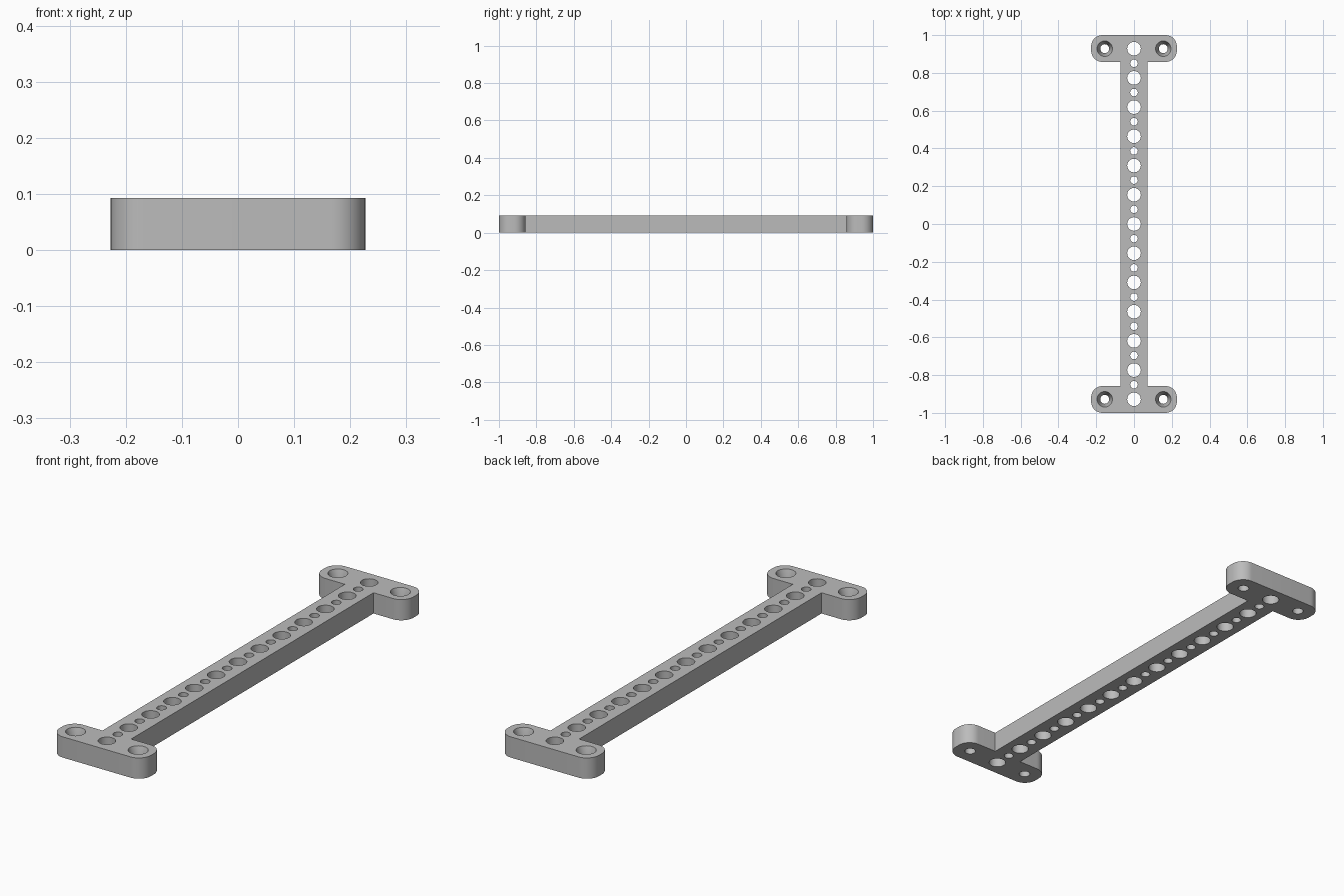
import bpy, bmesh, math
from mathutils import Matrix, Vector

HEIGHT = 0.093
HALF_WIDTH = 0.227      # end blocks
BAR_HALF = 0.071        # long bar
BLOCK_INNER = 0.858
RADIUS = 0.06
PITCH = 0.1547
HOLE_END = 6 * PITCH

cube = bpy.data.objects.get("Cube")
if cube:
    bpy.data.objects.remove(cube, do_unlink=True)

grey = bpy.data.materials.new("plain grey")
grey.use_nodes = True
colour = (0.5, 0.5, 0.5, 1)
grey.diffuse_color = colour
grey.node_tree.nodes["Principled BSDF"].inputs["Base Color"].default_value = colour


def add_object(name, bm):
    bmesh.ops.recalc_face_normals(bm, faces=bm.faces)
    mesh = bpy.data.meshes.new(name)
    bm.to_mesh(mesh)
    bm.free()
    mesh.materials.append(grey)
    obj = bpy.data.objects.new(name, mesh)
    bpy.context.collection.objects.link(obj)
    return obj


def arc(x, y, start, steps=12):
    """Quarter-circle corner, counter-clockwise from the start angle."""
    angles = [start + math.pi / 2 * i / steps for i in range(steps + 1)]
    return [Vector((x + RADIUS * math.cos(a), y + RADIUS * math.sin(a), 0)) for a in angles]


# Bracket outline: one T-shaped half, then the same half turned round
cx = HALF_WIDTH - RADIUS
low, high = BLOCK_INNER + RADIUS, 1 - RADIUS
half = [Vector((BAR_HALF, BLOCK_INNER, 0))]
half += arc(cx, low, -math.pi / 2) + arc(cx, high, 0)
half += arc(-cx, high, math.pi / 2) + arc(-cx, low, math.pi)
half.append(Vector((-BAR_HALF, BLOCK_INNER, 0)))
outline = half + [-p for p in half]

bm = bmesh.new()
base = bm.faces.new([bm.verts.new(p) for p in outline])
top = bmesh.ops.extrude_face_region(bm, geom=[base])
bmesh.ops.translate(bm, vec=(0, 0, HEIGHT),
                    verts=[v for v in top["geom"] if isinstance(v, bmesh.types.BMVert)])
bracket = add_object("bracket", bm)


def add_hole(bm, x, y, profile, sides=32):
    """Closed round plug through rings given as (radius, height)."""
    rings = []
    for r, z in profile:
        ring = bmesh.ops.create_circle(bm, segments=sides, radius=r,
                                       matrix=Matrix.Translation((x, y, z)))
        rings.append(ring["verts"])
    for a, b in zip(rings, rings[1:]):
        for i in range(sides):
            j = (i + 1) % sides
            bm.faces.new((a[i], a[j], b[j], b[i]))
    bm.faces.new(rings[0])
    bm.faces.new(rings[-1])


# Row of alternating large and small holes, and tapered screw holes in the ends
bm = bmesh.new()
below, above = -0.02, HEIGHT + 0.02
for i in range(25):
    r = 0.036 if i % 2 == 0 else 0.02
    add_hole(bm, 0, -HOLE_END + i * PITCH / 2, [(r, below), (r, above)])
for x in (-0.155, 0.155):
    for y in (-HOLE_END, HOLE_END):
        add_hole(bm, x, y, [(0.0235, below), (0.0235, 0.04), (0.041, HEIGHT), (0.041, above)])
cutter = add_object("hole_cutter", bm)
cutter.hide_render = True

# Cut the holes and discard the cutter
cut = bracket.modifiers.new("holes", "BOOLEAN")
cut.operation = "DIFFERENCE"
cut.solver = "EXACT"
cut.object = cutter
bpy.context.view_layer.objects.active = bracket
bpy.ops.object.select_all(action="DESELECT")
bracket.select_set(True)
bpy.ops.object.modifier_apply(modifier=cut.name)
bpy.data.objects.remove(cutter, do_unlink=True)
bpy.ops.object.shade_smooth_by_angle(angle=math.radians(30))
